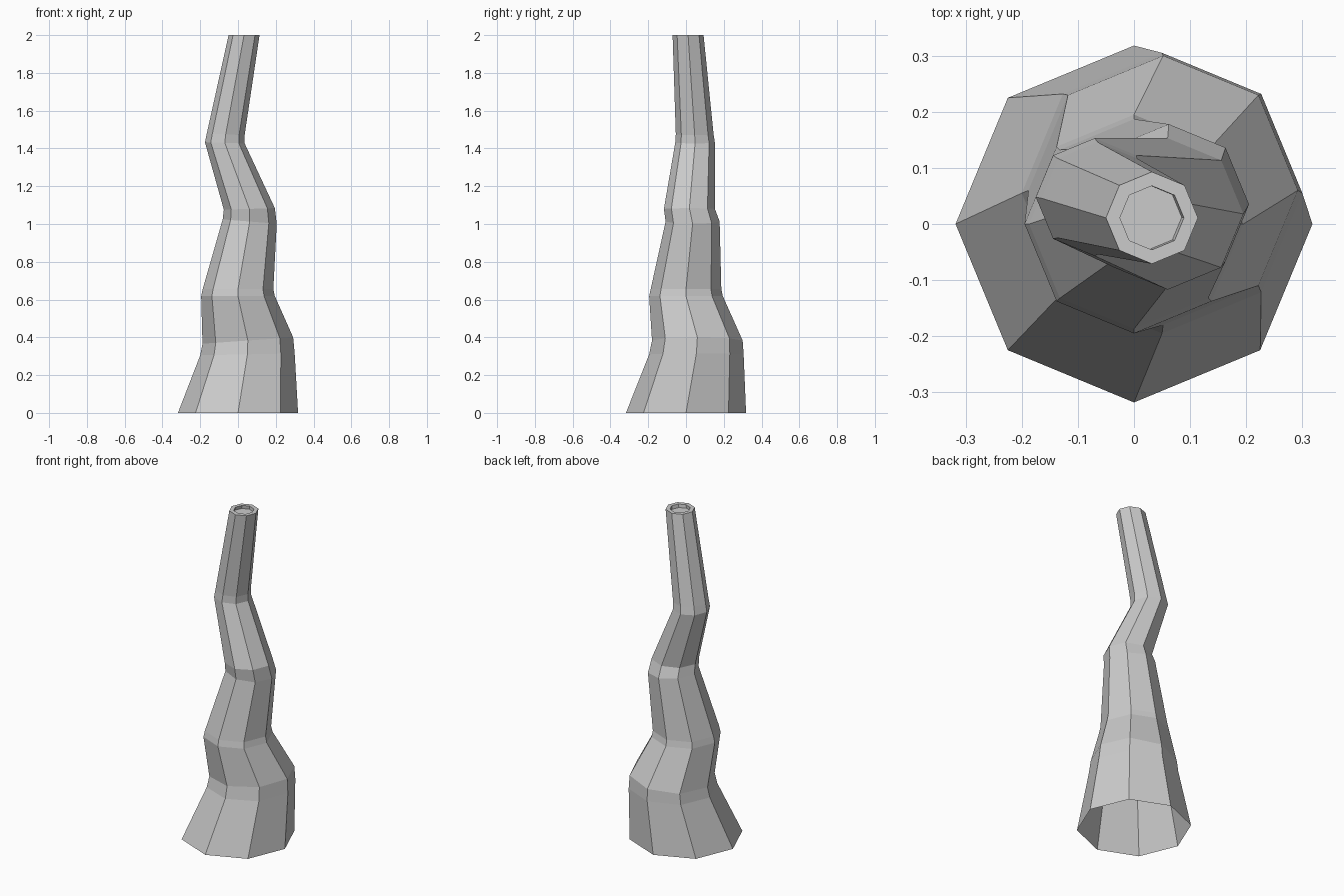
import bpy, bmesh
from math import cos, sin, pi

cube = bpy.data.objects.get("Cube")
if cube:
    bpy.data.objects.remove(cube)

SIDES = 8

grey = bpy.data.materials.new("plain grey")
grey.use_nodes = True
colour = (0.6, 0.6, 0.6, 1)
grey.diffuse_color = colour
grey.node_tree.nodes["Principled BSDF"].inputs["Base Color"].default_value = colour

# Trunk rings from the ground up: centre x, y, z, radius, slope along x
rings = [
    (0, 0, 0, 0.318, 0),
    (0.05, 0.055, 0.31, 0.25, 0.02),
    (0.052, 0.06, 0.383, 0.24, 0.07),
    (0, 0, 0.618, 0.195, 0),
    (0, 0, 0.655, 0.187, 0),
    (0.062, 0.035, 1.013, 0.143, -0.08),
    (0.06, 0.018, 1.08, 0.135, 0.03),
    (-0.07, 0.048, 1.43, 0.105, -0.03),
    (-0.065, 0.046, 1.475, 0.1, -0.05),
    (0.032, 0.011, 2, 0.082, 0),
    # Rim and shallow hollow at the tip
    (0.032, 0.011, 2, 0.057, 0),
    (0.028, 0.012, 1.98, 0.057, 0),
]


def add_ring(bm, x, y, z, radius, slope):
    verts = []
    for i in range(SIDES):
        a = 2 * pi * i / SIDES
        dx = radius * cos(a)
        verts.append(bm.verts.new((x + dx, y + radius * sin(a), z + slope * dx)))
    return verts


# Bent tapering trunk, open at the bottom
bm = bmesh.new()
loops = [add_ring(bm, *r) for r in rings]
for low, high in zip(loops, loops[1:]):
    for i in range(SIDES):
        j = (i + 1) % SIDES
        bm.faces.new((low[i], low[j], high[j], high[i]))
bm.faces.new(loops[-1])

mesh = bpy.data.meshes.new("trunk")
bm.to_mesh(mesh)
bm.free()
mesh.materials.append(grey)
trunk = bpy.data.objects.new("trunk", mesh)
bpy.context.scene.collection.objects.link(trunk)
